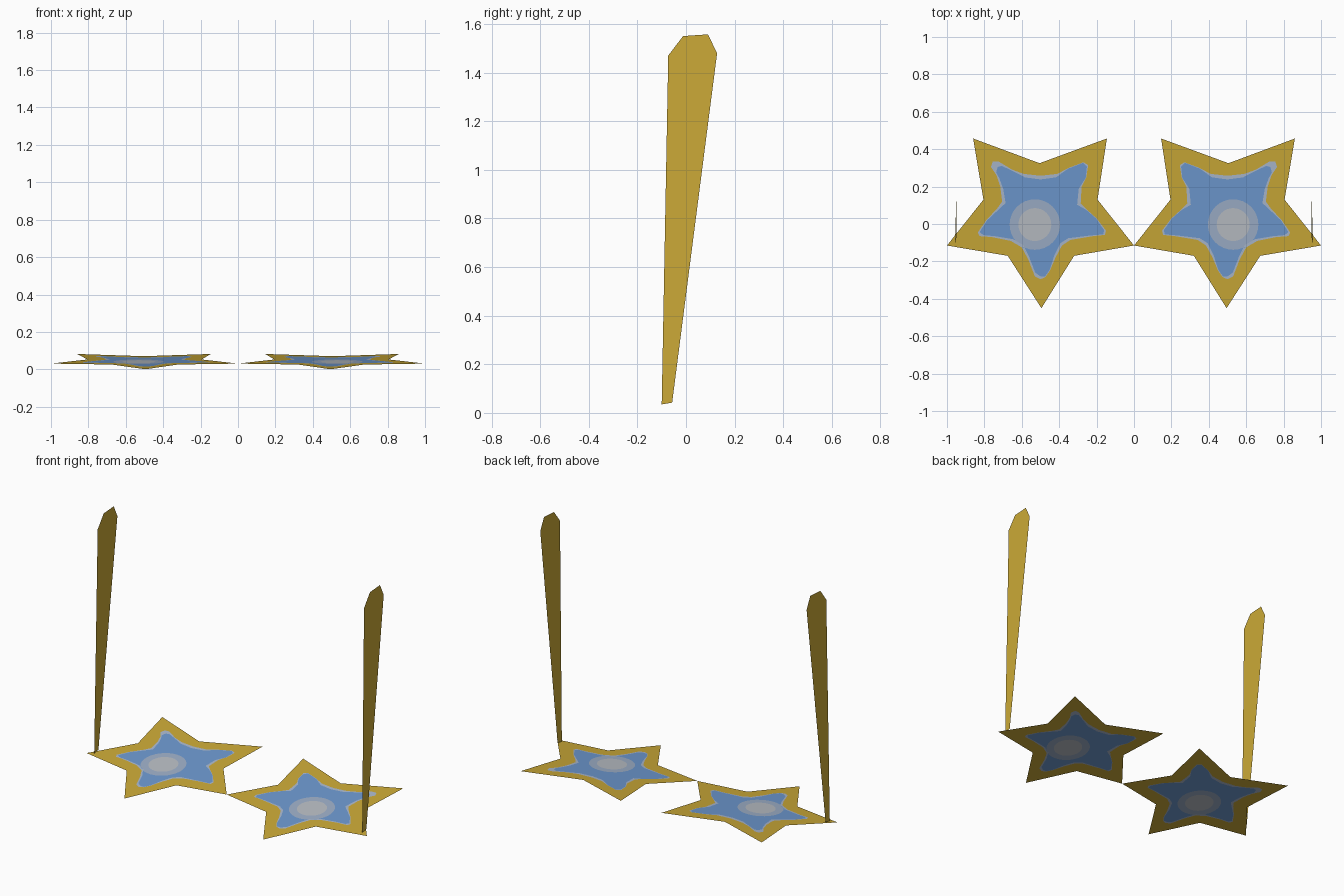
import bpy, math
from mathutils import Vector
from mathutils.geometry import tessellate_polygon

if "Cube" in bpy.data.objects:
    bpy.data.objects.remove(bpy.data.objects["Cube"])


def material(name, rgb):
    m = bpy.data.materials.new(name)
    m.diffuse_color = (*rgb, 1)
    m.use_nodes = True
    m.node_tree.nodes["Principled BSDF"].inputs["Base Color"].default_value = m.diffuse_color
    return m


GOLD = material("gold", (0.60, 0.40, 0.038))
BLUE = material("lens blue", (0.155, 0.32, 0.63))
EDGE = material("pale lens edge", (0.41, 0.49, 0.62))
HALO = material("grey blue halo", (0.34, 0.43, 0.58))
SPOT = material("pale grey spot", (0.49, 0.52, 0.56))

# outlines of the right side, as (x, y)
STAR = [(0.495, -0.45), (0.675, -0.17), (1.0, -0.115), (0.805, 0.13), (0.86, 0.457),
        (0.505, 0.325), (0.145, 0.457), (0.195, 0.13), (0, -0.115), (0.32, -0.17)]

# lens outline with the width of its pale edge: (x, y, width)
LENS = [(.475, -.285, .005), (.50, -.295, .015), (.53, -.28, .02), (.565, -.19, .015),
        (.60, -.125, .015), (.66, -.09, .015), (.76, -.07, .015), (.825, -.065, .02),
        (.835, -.045, .01), (.79, .02, .005), (.73, .085, .012), (.705, .12, .02),
        (.715, .20, .02), (.735, .26, .02), (.765, .305, .04), (.755, .335, .04),
        (.725, .335, .03), (.65, .29, .01), (.59, .268, .02), (.50, .258, .02),
        (.41, .268, .02), (.35, .30, .005), (.27, .33, .003), (.245, .315, .01),
        (.255, .25, .004), (.28, .20, .02), (.285, .11, .02), (.25, .075, .004),
        (.20, .03, .003), (.15, -.035, .01), (.155, -.058, .01), (.22, -.065, .012),
        (.34, -.085, .015), (.385, -.115, .015), (.42, -.18, .015), (.45, -.25, .005)]

# temple arm profile, as (y, z)
ARM = [(-0.10, 0.035), (-0.057, 0.042), (0.128, 1.48),
       (0.09, 1.557), (-0.012, 1.55), (-0.073, 1.47)]


def inset(p):
    v = Vector(p[:2])
    return tuple(v + (Vector((0.5, 0.03)) - v).normalized() * p[2])


def circle(r, n=32):
    return [(0.53 + r * math.cos(i * math.tau / n), r * math.sin(i * math.tau / n) - 0.003)
            for i in range(n)]


def make(name, verts, faces, mat):
    me = bpy.data.meshes.new(name)
    me.from_pydata(verts, [], faces)
    me.materials.append(mat)
    ob = bpy.data.objects.new(name, me)
    bpy.context.collection.objects.link(ob)


def sheet(name, side, loops, mat):
    """Fill the band between an outer loop and an optional hole, on the tilted front plane."""
    polys = [[Vector((x, y, 0)) for x, y in loop] for loop in loops]
    flat = [v for p in polys for v in p]
    faces = []
    for a, b, c in tessellate_polygon(polys):
        n = (flat[b] - flat[a]).cross(flat[c] - flat[a]).z * side
        if abs(n) > 1e-10:
            faces.append((a, b, c) if n > 0 else (a, c, b))
    make(name, [(side * v.x, v.y, 0.041 + 0.09 * v.y) for v in flat], faces, mat)


lens = [p[:2] for p in LENS]
blue = [inset(p) for p in LENS]
for side, tag in ((1, "right"), (-1, "left")):
    # nested flat bands of the star-shaped front
    sheet(tag + "_star_frame", side, [STAR, lens], GOLD)
    sheet(tag + "_lens_edge", side, [lens, blue], EDGE)
    sheet(tag + "_lens", side, [blue, circle(0.135)], BLUE)
    sheet(tag + "_lens_halo", side, [circle(0.135), circle(0.088)], HALO)
    sheet(tag + "_lens_spot", side, [circle(0.088)], SPOT)
    # thin temple arm
    verts = [(side * (0.956 - 0.004 * z), y, z) for y, z in ARM]
    idx = tuple(range(len(ARM)))
    make(tag + "_temple_arm", verts, [idx if side > 0 else idx[::-1]], GOLD)
